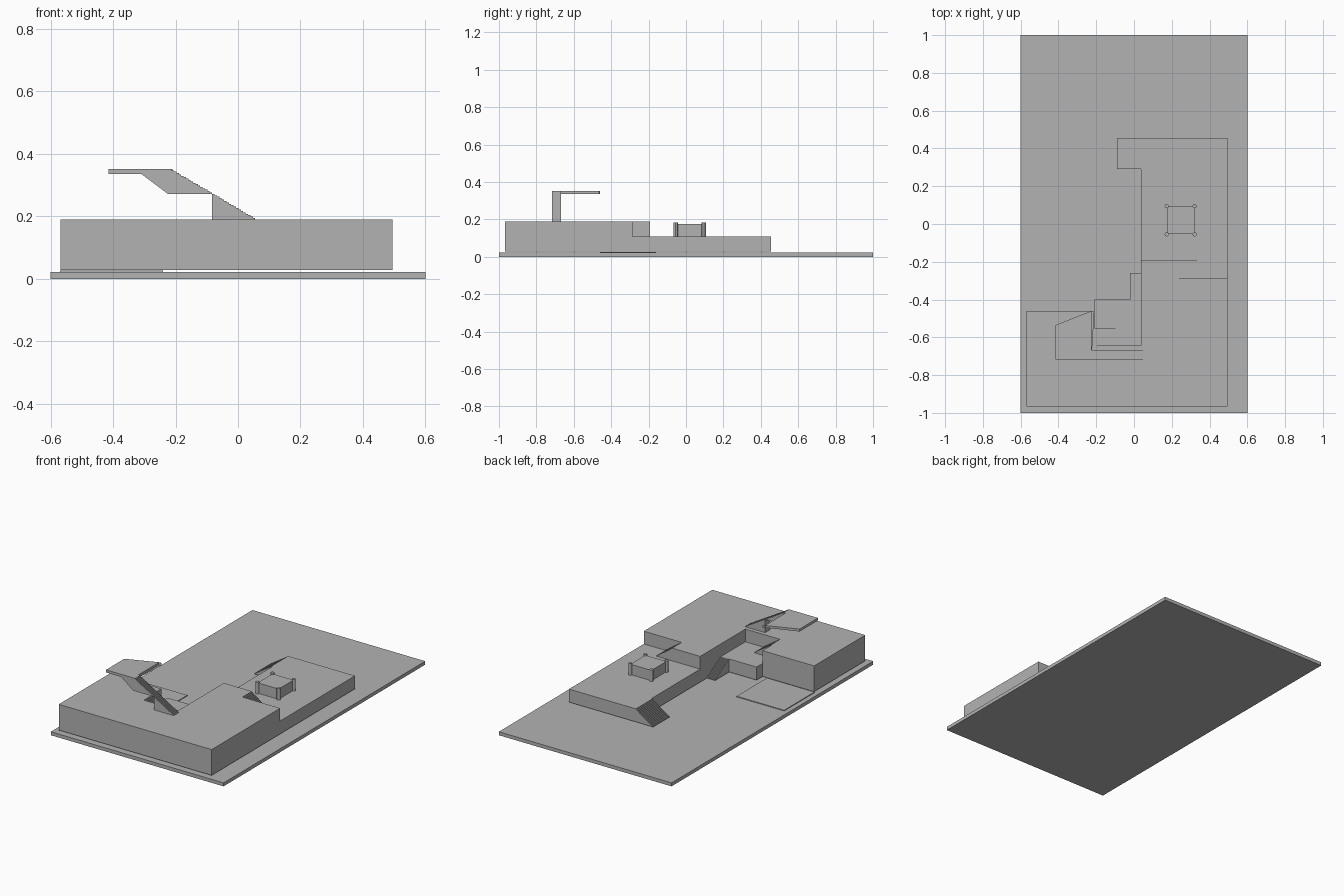
import bpy, bmesh

if "Cube" in bpy.data.objects:
    bpy.data.objects.remove(bpy.data.objects["Cube"])

BASE, FLOOR, LOW, HIGH = 0.022, 0.028, 0.11, 0.19

grey = bpy.data.materials.new("dark_grey")
grey.diffuse_color = (0.45, 0.45, 0.45, 1)
grey.use_nodes = True
grey.node_tree.nodes["Principled BSDF"].inputs["Base Color"].default_value = grey.diffuse_color


def prism(name, pts, a, b, axis="z"):
    """Extrude a 2D outline from a to b along an axis."""
    place = {"z": lambda p, t: (p[0], p[1], t),
             "y": lambda p, t: (p[0], t, p[1]),
             "x": lambda p, t: (t, p[0], p[1])}[axis]
    bm = bmesh.new()
    lo = [bm.verts.new(place(p, a)) for p in pts]
    hi = [bm.verts.new(place(p, b)) for p in pts]
    bm.faces.new(lo)
    bm.faces.new(hi)
    n = len(pts)
    for i in range(n):
        j = (i + 1) % n
        bm.faces.new((lo[i], lo[j], hi[j], hi[i]))
    bmesh.ops.recalc_face_normals(bm, faces=bm.faces)
    me = bpy.data.meshes.new(name)
    bm.to_mesh(me)
    bm.free()
    me.materials.append(grey)
    ob = bpy.data.objects.new(name, me)
    bpy.context.collection.objects.link(ob)
    return ob


def rect(x0, x1, y0, y1):
    return [(x0, y0), (x1, y0), (x1, y1), (x0, y1)]


def steps(u0, z0, u1, z1, n=18):
    """Stepped line from the top (u0, z0) down to (u1, z1)."""
    du, dz = (u1 - u0) / n, (z0 - z1) / n
    pts = [(u0, z0)]
    for i in range(n):
        u = u0 + (i + 1) * du
        pts += [(u, z0 - i * dz), (u, z0 - (i + 1) * dz)]
    return pts


def stair(name, u0, z0, u1, z1, a, b, axis):
    prism(name, steps(u0, z0, u1, z1) + [(u0, z1)], a, b, axis)


# ground slab and thin mat beside the high terrace
prism("ground_slab", rect(-0.6, 0.6, -1, 1), 0, BASE)
prism("ground_mat", rect(-0.57, -0.24, -0.46, -0.16), BASE, 0.027)

# terraces
prism("high_terrace", [(-0.568, -0.967), (0.494, -0.967), (0.494, -0.287), (0.225, -0.287),
                       (0.225, -0.193), (0.037, -0.193), (0.037, -0.642), (-0.21, -0.642),
                       (-0.21, -0.46), (-0.568, -0.46)], FLOOR, HIGH)
prism("low_terrace", [(0.037, -0.193), (0.225, -0.193), (0.225, -0.287), (0.494, -0.287),
                      (0.494, 0.455), (0.037, 0.455)], FLOOR, LOW)
prism("landing", [(-0.21, -0.642), (0.037, -0.642), (0.037, -0.4), (-0.21, -0.4)], FLOOR, LOW)

# stairs between the levels
stair("low_terrace_stair", 0.037, LOW, -0.09, FLOOR, 0.29, 0.455, "y")
stair("terrace_stair", 0.225, HIGH, 0.34, LOW, -0.287, -0.193, "y")
stair("landing_upper_stair", -0.21, HIGH, -0.09, LOW, -0.642, -0.55, "y")
stair("landing_lower_stair", -0.4, LOW, -0.26, FLOOR, -0.02, 0.037, "x")

# raised stair leading to the lookout platform
stair("lookout_lower_flight", -0.083, 0.272, 0.055, HIGH, -0.717, -0.667, "y")
prism("lookout_upper_flight", steps(-0.22, 0.352, -0.083, 0.272) +
      [(-0.225, 0.272), (-0.31, 0.336), (-0.31, 0.352)], -0.717, -0.667, "y")
prism("lookout_platform", [(-0.415, -0.717), (-0.225, -0.717), (-0.225, -0.46),
                           (-0.21, -0.46), (-0.415, -0.535)], 0.336, 0.352)

# box with round corner posts
cx, cy, hx, hy = 0.247, 0.02, 0.073, 0.074
prism("box_body", rect(cx - hx, cx + hx, cy - hy, cy + hy), LOW, 0.175)
for sx in (-1, 1):
    for sy in (-1, 1):
        bpy.ops.mesh.primitive_cylinder_add(
            vertices=12, radius=0.011, depth=0.073,
            location=(cx + sx * (hx + 0.001), cy + sy * (hy + 0.001), LOW + 0.0365))
        post = bpy.context.object
        post.name = "box_post"
        post.data.materials.append(grey)
        bpy.ops.object.shade_smooth_by_angle()
